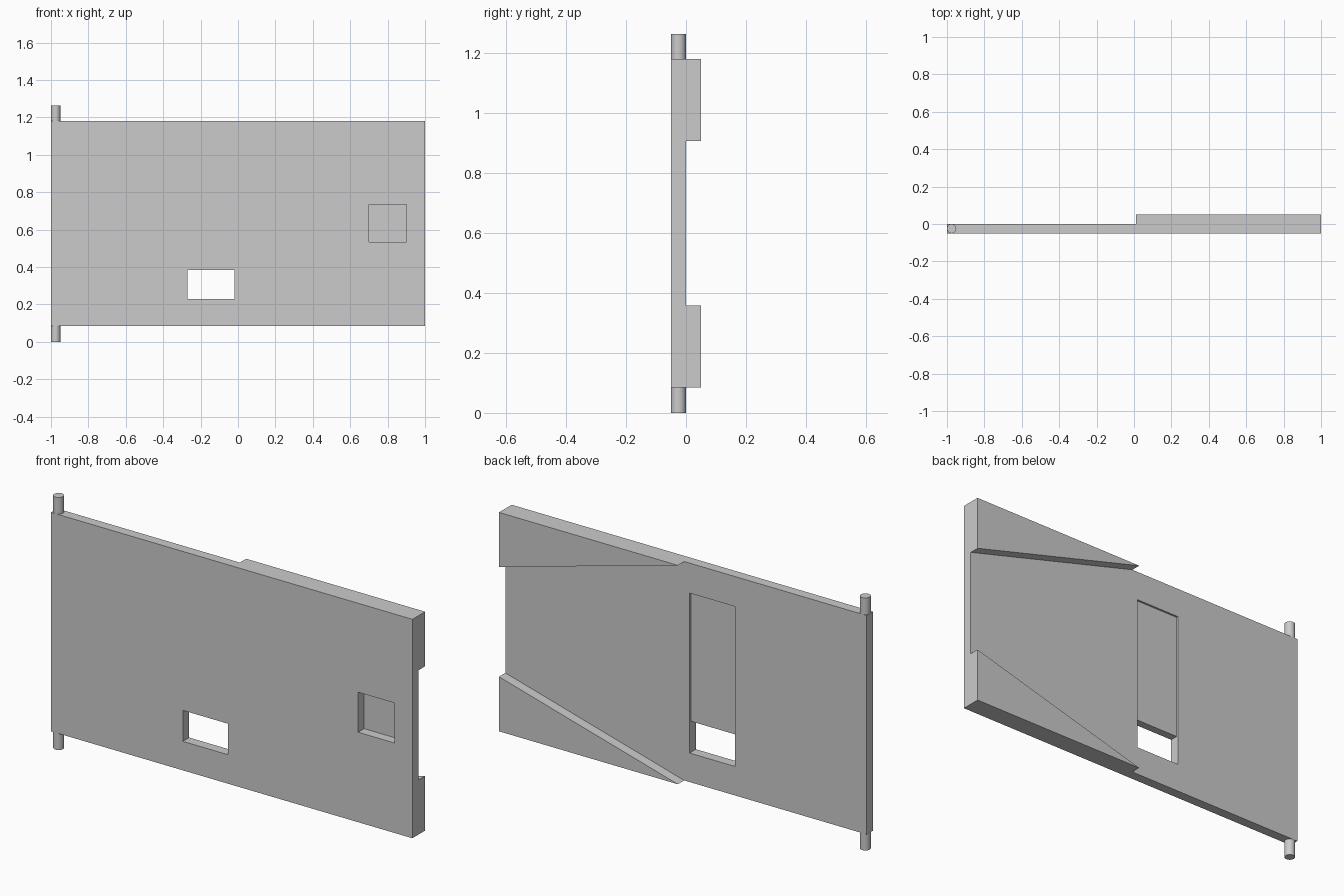
import bpy
import bmesh

cube = bpy.data.objects.get("Cube")
if cube:
    bpy.data.objects.remove(cube, do_unlink=True)

grey = bpy.data.materials.new("plain_grey")
grey.use_nodes = True
grey.diffuse_color = (0.6, 0.6, 0.6, 1)
grey.node_tree.nodes["Principled BSDF"].inputs["Base Color"].default_value = (0.6, 0.6, 0.6, 1)

BOTTOM, TOP = 0.085, 1.18
FRONT, FACE, BACK = -0.05, 0.0, 0.05


def prism(name, outline, y0, y1):
    """Extrude an x/z outline from y0 to y1."""
    bm = bmesh.new()
    face = bm.faces.new([bm.verts.new((x, y0, z)) for x, z in outline])
    moved = bmesh.ops.extrude_face_region(bm, geom=[face])["geom"]
    bmesh.ops.translate(bm, vec=(0, y1 - y0, 0),
                        verts=[v for v in moved if isinstance(v, bmesh.types.BMVert)])
    bmesh.ops.recalc_face_normals(bm, faces=bm.faces)
    mesh = bpy.data.meshes.new(name)
    bm.to_mesh(mesh)
    bm.free()
    mesh.materials.append(grey)
    obj = bpy.data.objects.new(name, mesh)
    bpy.context.collection.objects.link(obj)
    return obj


def box(name, x0, x1, y0, y1, z0, z1):
    return prism(name, [(x0, z0), (x1, z0), (x1, z1), (x0, z1)], y0, y1)


def cut(target, cutter):
    """Subtract the cutter from the target, then discard it."""
    cutter.hide_render = True
    mod = target.modifiers.new("cut", "BOOLEAN")
    mod.operation = "DIFFERENCE"
    mod.solver = "EXACT"
    mod.object = cutter
    bpy.context.view_layer.objects.active = target
    bpy.ops.object.modifier_apply(modifier=mod.name)
    bpy.data.objects.remove(cutter, do_unlink=True)


# Door panel with a window, a shallow track behind it and a front pocket
panel = box("door_panel", -1, 1, FRONT, FACE, BOTTOM, TOP)
cut(panel, box("track_cutter", -0.27, -0.02, -0.01, 0.1, 0.23, 1.03))
cut(panel, box("window_cutter", -0.27, -0.02, -0.1, 0.1, 0.23, 0.385))
cut(panel, box("pocket_cutter", 0.7, 0.9, -0.1, -0.003, 0.535, 0.735))

# Triangular wedges along the upper and lower back edges
for name, edge, inner in (("upper_wedge", TOP, 0.907), ("lower_wedge", BOTTOM, 0.358)):
    prism(name, [(0.01, edge), (1, edge), (1, inner)], FACE, BACK)

# Round hinge pins at the right end
for name, z0, z1 in (("upper_hinge_pin", TOP, 1.263), ("lower_hinge_pin", 0, BOTTOM)):
    bpy.ops.mesh.primitive_cylinder_add(vertices=20, radius=0.025, depth=z1 - z0,
                                        location=(-0.975, -0.025, (z0 + z1) / 2))
    pin = bpy.context.object
    pin.name = name
    pin.data.materials.append(grey)
    bpy.ops.object.shade_smooth_by_angle()
